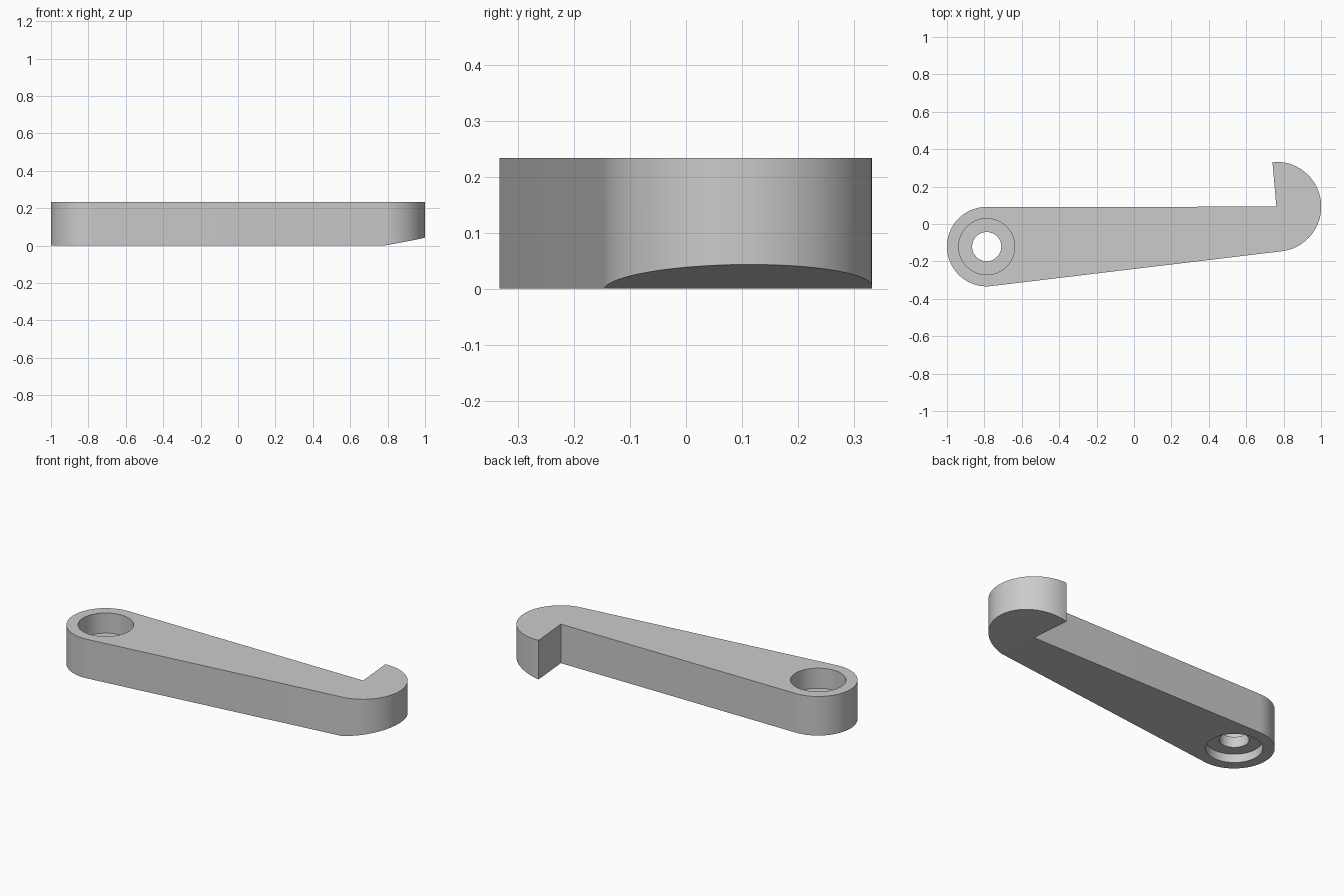
import bpy, bmesh
from math import radians, sin, cos
from mathutils import Vector

cube = bpy.data.objects.get("Cube")
if cube:
    bpy.data.objects.remove(cube, do_unlink=True)

HEIGHT = 0.233
PIVOT, PIVOT_R = Vector((-0.7875, -0.121, 0)), 0.2125
HOOK, HOOK_R = Vector((0.761, 0.0925, 0)), 0.24
TILT = radians(5)          # direction square to the hook face
SLOPE = 0.18               # rise of the bevel under the hook


def arc(centre, radius, start, end, steps=48):
    angles = [radians(start + (end - start) * i / steps) for i in range(steps + 1)]
    return [centre + radius * Vector((cos(a), sin(a), 0)) for a in angles]


def make_object(name, bm):
    bmesh.ops.recalc_face_normals(bm, faces=bm.faces)
    mesh = bpy.data.meshes.new(name)
    bm.to_mesh(mesh)
    bm.free()
    obj = bpy.data.objects.new(name, mesh)
    bpy.context.collection.objects.link(obj)
    return obj


# Arm outline: pivot end, straight lower edge, hook arc, inner corner
outline = arc(PIVOT, PIVOT_R, 90, 275) + arc(HOOK, HOOK_R, -85, 95) + [HOOK]
bm = bmesh.new()
base_verts = [bm.verts.new(p) for p in outline]
base = bm.faces.new(base_verts)
extruded = bmesh.ops.extrude_face_region(bm, geom=[base], use_keep_orig=True)
top_verts = [v for v in extruded["geom"] if isinstance(v, bmesh.types.BMVert)]
bmesh.ops.translate(bm, verts=top_verts, vec=(0, 0, HEIGHT))

# Bevelled underside of the hook, hinged on the line of the hook face
hook_start = base_verts[49]
bmesh.utils.face_split(base, base_verts[-1], hook_start)
across = Vector((cos(TILT), sin(TILT), 0))
for v in base_verts:
    v.co.z = max(0, SLOPE * (v.co - HOOK).dot(across))
arm = make_object("hooked_arm", bm)

# Stepped bore: wide recess above and below a narrow through hole
profile = [(0.15, -0.05), (0.15, 0.05), (0.078, 0.05),
           (0.078, 0.113), (0.15, 0.113), (0.15, 0.3)]
bm = bmesh.new()
rings = []
for radius, z in profile:
    points = arc(PIVOT + Vector((0, 0, z)), radius, 0, 360, 64)[:-1]
    rings.append([bm.verts.new(p) for p in points])
for low, high in zip(rings, rings[1:]):
    for i in range(64):
        j = (i + 1) % 64
        bm.faces.new((low[i], low[j], high[j], high[i]))
bm.faces.new(rings[0])
bm.faces.new(rings[-1])
cutter = make_object("bore_cutter", bm)
cutter.hide_render = True

bpy.ops.object.select_all(action="DESELECT")
bpy.context.view_layer.objects.active = arm
arm.select_set(True)
cut = arm.modifiers.new("bore", "BOOLEAN")
cut.operation = "DIFFERENCE"
cut.solver = "EXACT"
cut.object = cutter
bpy.ops.object.modifier_apply(modifier=cut.name)
bpy.data.objects.remove(cutter, do_unlink=True)

# Plain grey finish
grey = bpy.data.materials.new("light_grey")
grey.use_nodes = True
colour = (0.6, 0.6, 0.6, 1)
grey.diffuse_color = colour
grey.node_tree.nodes["Principled BSDF"].inputs["Base Color"].default_value = colour
arm.data.materials.clear()
arm.data.materials.append(grey)
bpy.ops.object.shade_smooth_by_angle(angle=radians(9))
